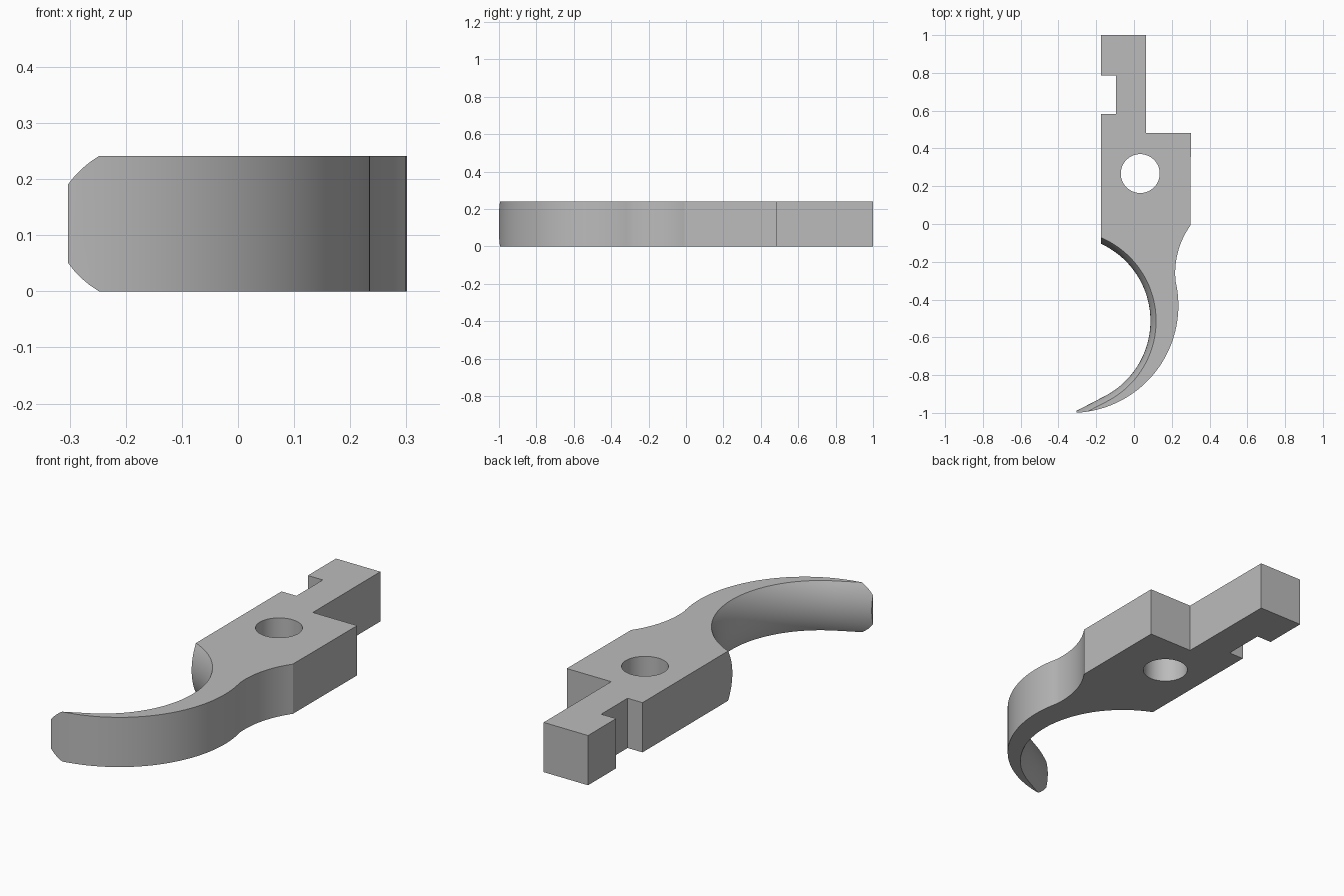
import bpy
import bmesh
from math import sin, cos, radians, sqrt

THICK = 0.241
HALF = THICK / 2

default = bpy.data.objects.get("Cube")
if default:
    bpy.data.objects.remove(default, do_unlink=True)


def arc(cx, cy, r, start, end, steps):
    """Points along an arc, angles in degrees."""
    angles = [radians(start + (end - start) * i / steps) for i in range(steps + 1)]
    return [(cx + r * cos(a), cy + r * sin(a)) for a in angles]


def loft(name, layers):
    """Solid skinned through (z, outline) layers of equal point count."""
    bm = bmesh.new()
    rings = [[bm.verts.new((x, y, z)) for x, y in pts] for z, pts in layers]
    n = len(rings[0])
    for low, high in zip(rings, rings[1:]):
        for i in range(n):
            j = (i + 1) % n
            bm.faces.new((low[i], low[j], high[j], high[i]))
    bm.faces.new(rings[0][::-1])
    bm.faces.new(rings[-1])
    bmesh.ops.recalc_face_normals(bm, faces=bm.faces)
    mesh = bpy.data.meshes.new(name)
    bm.to_mesh(mesh)
    bm.free()
    obj = bpy.data.objects.new(name, mesh)
    bpy.context.collection.objects.link(obj)
    return obj


def cut(target, cutter):
    """Subtract the cutter, then discard it."""
    cutter.hide_render = True
    mod = target.modifiers.new("cut", 'BOOLEAN')
    mod.operation = 'DIFFERENCE'
    mod.solver = 'EXACT'
    mod.object = cutter
    bpy.ops.object.modifier_apply(modifier=mod.name)
    bpy.data.objects.remove(cutter, do_unlink=True)


# Lever body: notched shank, pivot block, concave neck and curved outer back
outline = [(-0.175, 0.583), (-0.095, 0.583), (-0.095, 0.785), (-0.175, 0.785),
           (-0.175, 1.0), (0.063, 1.0), (0.063, 0.483), (0.301, 0.483)]
outline += arc(0.653, -0.26, 0.435, 144.5, 183, 16)
outline += arc(-0.333, -0.432, 0.568, 13.5, -87, 48)
outline += [(-0.303, -0.9), (-0.175, -0.6)]
lever = loft("trigger_lever", [(0, outline), (THICK, outline)])
bpy.context.view_layer.objects.active = lever
lever.select_set(True)

# Crowned finger recess: each layer's arc is offset by the crown depth
CROWN = 0.03
crown_r = (HALF ** 2 + CROWN ** 2) / (2 * CROWN)
layers = []
for i in range(23):
    dz = HALF * 1.1 * (i / 11 - 1)
    r = 0.449 + crown_r - sqrt(crown_r ** 2 - dz ** 2)
    path = arc(-0.362, -0.513, r, 140, -62.6, 64)
    x, y = path[-1]
    path.append((x - 0.31, y - 0.161))
    layers.append((HALF + dz, path))
cut(lever, loft("finger_recess_cutter", layers))

# Pivot hole
circle = arc(0.033, 0.267, 0.103, 0, 354.375, 63)
cut(lever, loft("pivot_hole_cutter", [(-0.1, circle), (THICK + 0.1, circle)]))

# Plain grey metal
grey = bpy.data.materials.new("grey_metal")
grey.use_nodes = True
color = (0.5, 0.5, 0.5, 1)
grey.diffuse_color = color
grey.node_tree.nodes["Principled BSDF"].inputs["Base Color"].default_value = color
lever.data.materials.clear()
lever.data.materials.append(grey)
for face in lever.data.polygons:
    face.material_index = 0

bpy.ops.object.shade_smooth_by_angle(angle=radians(20))
